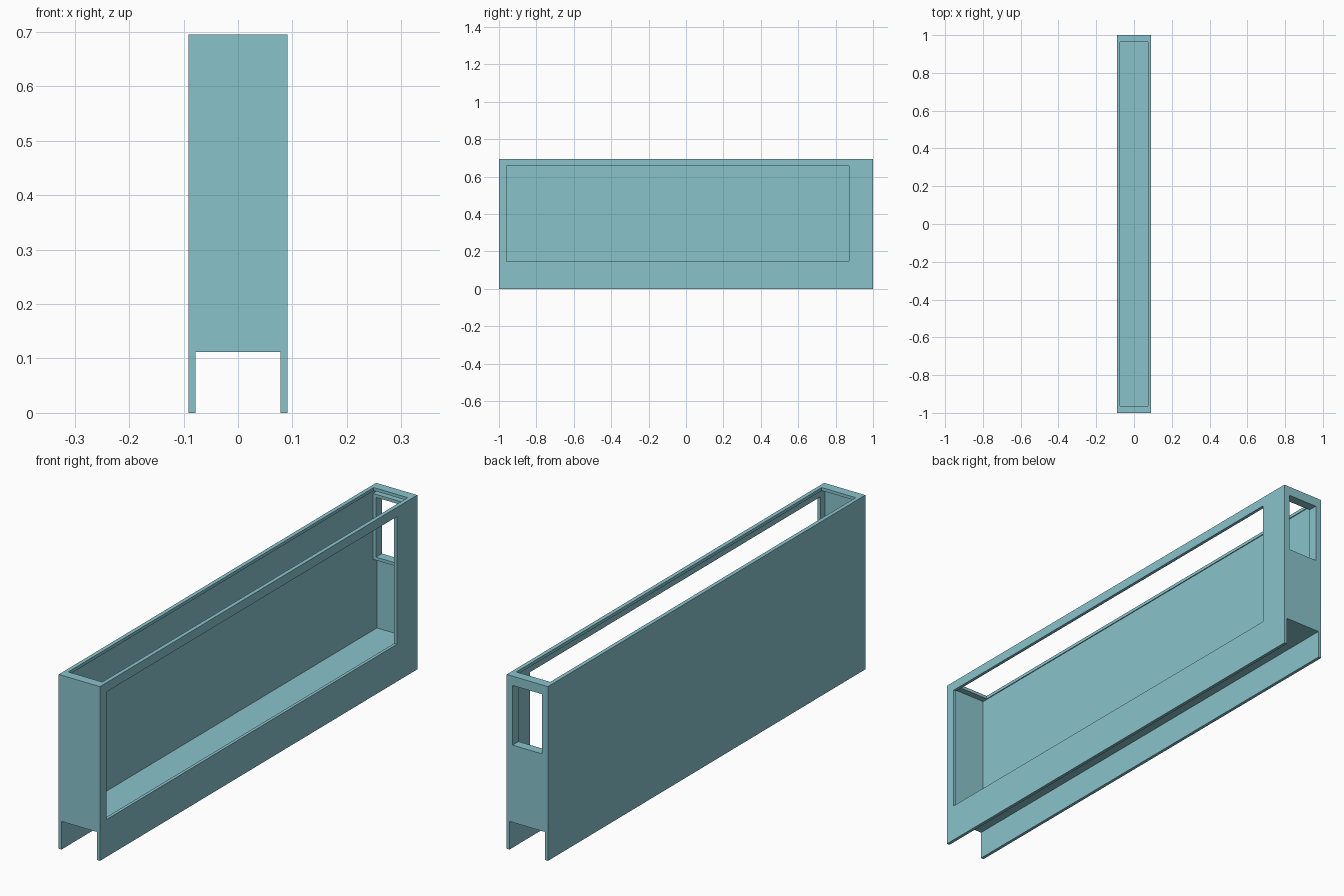
import bpy

if "Cube" in bpy.data.objects:
    bpy.data.objects.remove(bpy.data.objects["Cube"])

mat = bpy.data.materials.new("pale_teal")
mat.diffuse_color = (0.25, 0.55, 0.60, 1)
mat.use_nodes = True
mat.node_tree.nodes["Principled BSDF"].inputs["Base Color"].default_value = mat.diffuse_color

W, L, H, T = 0.091, 1.0, 0.695, 0.0125   # half width, half length, height, wall
FLOOR = 0.112


def box(name, x0, x1, y0, y1, z0, z1):
    bpy.ops.mesh.primitive_cube_add(size=1, location=(0, 0, 0))
    ob = bpy.context.object
    ob.name = name
    for v in ob.data.vertices:
        v.co.x = x1 if v.co.x > 0 else x0
        v.co.y = y1 if v.co.y > 0 else y0
        v.co.z = z1 if v.co.z > 0 else z0
    ob.data.materials.append(mat)
    return ob


def cut(ob, *dims):
    cutter = box("cutter", *dims)
    cutter.hide_render = True
    mod = ob.modifiers.new("cut", "BOOLEAN")
    mod.operation = "DIFFERENCE"
    mod.solver = "EXACT"
    mod.object = cutter
    bpy.context.view_layer.objects.active = ob
    bpy.ops.object.modifier_apply(modifier=mod.name)
    bpy.data.objects.remove(cutter, do_unlink=True)


# Long narrow case with thin walls
case = box("case", -W, W, -L, L, 0, H)
IX, IY = W - T, L - T
# open channel underneath
cut(case, -IX, IX, -1.1, 1.1, -0.1, FLOOR)
# hollow inside
cut(case, -IX, IX, -IY, IY, FLOOR + T, H - T)
# top opening with a narrow lip
cut(case, -0.075, 0.075, -0.9625, 0.9625, H - 0.02, H + 0.1)
# large side window
cut(case, 0.0, 0.2, -0.96, 0.872, 0.149, 0.658)
# small end window
cut(case, -0.065, 0.065, 0.95, 1.1, 0.42, 0.658)

# Lining around the end window, inside the case
Y0, Y1 = 0.9625, IY
box("window_sill", -IX, IX, Y0, Y1, 0.42 - T, 0.42)
box("window_head", -IX, IX, Y0, Y1, 0.658, 0.658 + T)
for side, name in ((-1, "left"), (1, "right")):
    a, b = sorted((side * 0.065, side * IX))
    box("window_jamb_" + name, a, b, Y0, Y1, 0.42, 0.658)
